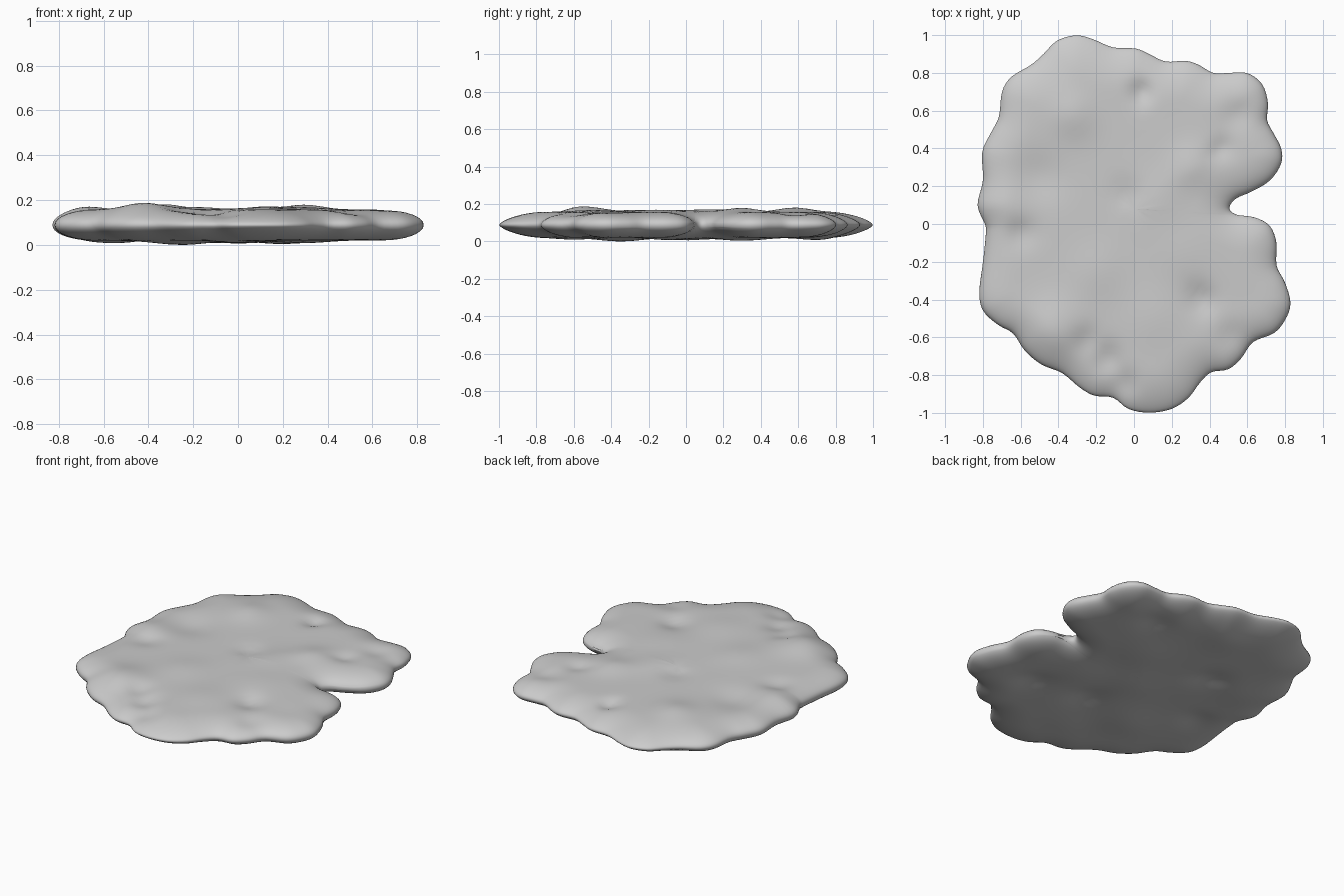
import bpy, bmesh, math
from mathutils import Vector, kdtree

if "Cube" in bpy.data.objects:
    bpy.data.objects.remove(bpy.data.objects["Cube"])

# Lobed outline seen from above, counter-clockwise from the notch
OUTLINE = [
    (.505, .085), (.54, .135), (.62, .17), (.72, .23), (.78, .32), (.78, .40), (.74, .48), (.705, .55),
    (.71, .64), (.68, .74), (.60, .80), (.50, .80), (.42, .80), (.34, .845), (.27, .865), (.17, .86),
    (.09, .895), (.01, .93), (-.11, .935), (-.22, .98), (-.31, 1.0), (-.41, .97), (-.48, .90),
    (-.55, .84), (-.65, .78), (-.70, .70), (-.715, .57), (-.76, .48), (-.805, .38), (-.80, .23),
    (-.83, .10), (-.79, .0), (-.785, -.05), (-.80, -.20), (-.82, -.36), (-.80, -.46), (-.72, -.535),
    (-.64, -.58), (-.58, -.67), (-.49, -.745), (-.38, -.79), (-.29, -.865), (-.21, -.91), (-.11, -.92),
    (-.03, -.98), (.08, -1.0), (.20, -.98), (.29, -.92), (.35, -.84), (.41, -.785), (.50, -.77),
    (.57, -.71), (.63, -.625), (.74, -.58), (.80, -.51), (.83, -.42), (.80, -.31), (.755, -.22),
    (.755, -.10), (.72, -.01), (.64, .035), (.54, .05)]
# Soft swellings and dips: x, y, radius, height
TOP_LUMPS = [(-.42, -.55, .15, .030), (-.33, .58, .12, .024), (-.68, .08, .13, .016), (.30, .30, .11, .022),
             (.46, .40, .06, -.018), (.12, .12, .14, .014), (.62, -.40, .12, -.004), (.36, -.40, .08, -.028),
             (-.14, -.72, .08, -.030), (.04, .70, .06, -.03), (-.50, .25, .13, -.020), (-.03, .15, .07, -.018),
             (.25, -.15, .16, .012), (-.20, -.25, .14, .012), (-.25, -.62, .07, -.02), (.1, -.5, .14, .010),
             (.55, .58, .08, -.018), (-.60, -.05, .08, -.02), (-.05, -.85, .07, -.02), (.5, -.6, .08, -.015)]
BOTTOM_LUMPS = [(-.25, -.35, .16, .020), (.2, .3, .16, .016), (.1, -.3, .1, -.025), (-.3, .3, .1, -.025),
                (.35, .6, .1, -.022), (-.55, -.1, .1, -.022), (.45, -.35, .1, -.025), (-.1, .7, .12, .012),
                (0, 0, .14, .014), (.3, -.1, .13, .012), (-.55, .3, .14, .012), (0, -.6, .12, .010)]
CENTRE, MID, HALF, RIM = Vector((0, .08)), .09, .069, .18
SUB, RINGS = 4, 26


def smooth_loop(points, sub):
    """Closed Catmull-Rom curve through the points."""
    p, out = [Vector(q) for q in points], []
    for i in range(len(p)):
        a, b, c, d = (p[(i + k) % len(p)] for k in (-1, 0, 1, 2))
        for s in range(sub):
            t = s / sub
            out.append(.5 * (2 * b + (c - a) * t + (2 * a - 5 * b + 4 * c - d) * t * t
                             + (3 * b - a - 3 * c + d) * t ** 3))
    return out


loop = smooth_loop(OUTLINE, SUB)
dense = smooth_loop(OUTLINE, 16)
tree = kdtree.KDTree(len(dense))
for i, q in enumerate(dense):
    tree.insert((q.x, q.y, 0), i)
tree.balance()


def height(q, side, lumps):
    """Pillow rim, gentler towards the two y ends, plus lumps that fade at the edge."""
    width = RIM + .17 * q.y ** 4
    d = min(tree.find((q.x, q.y, 0))[2] / width, 1)
    rim = max(0, 1 - (1 - d) ** 2) ** (.5 + .12 * q.y ** 4)
    bump = sum(h * math.exp(-((q.x - x) ** 2 + (q.y - y) ** 2) / (r * r)) for x, y, r, h in lumps)
    return MID + side * rim * (HALF + bump)


# Lumpy slab: one rim loop shared by a top and a bottom shell
bm = bmesh.new()
n = len(loop)
rim_verts = [bm.verts.new((q.x, q.y, MID)) for q in loop]
for side, lumps in ((1, TOP_LUMPS), (-1, BOTTOM_LUMPS)):
    prev = rim_verts
    for k in range(1, RINGS):
        t = 1 - (k / RINGS) ** 1.7
        ring = []
        for q in loop:
            v = CENTRE.lerp(q, t)
            ring.append(bm.verts.new((v.x, v.y, height(v, side, lumps))))
        for i in range(n):
            j = (i + 1) % n
            bm.faces.new((prev[i], prev[j], ring[j], ring[i]))
        prev = ring
    tip = bm.verts.new((CENTRE.x, CENTRE.y, height(CENTRE, side, lumps)))
    for i in range(n):
        bm.faces.new((prev[i], prev[(i + 1) % n], tip))
bmesh.ops.recalc_face_normals(bm, faces=bm.faces)
for f in bm.faces:
    f.smooth = True

# Rest the slab on the ground
low = min(v.co.z for v in bm.verts)
bmesh.ops.translate(bm, verts=bm.verts, vec=(0, 0, -low))
mesh = bpy.data.meshes.new("lumpy_slab")
bm.to_mesh(mesh)
bm.free()
slab = bpy.data.objects.new("lumpy_slab", mesh)
bpy.context.collection.objects.link(slab)
mod = slab.modifiers.new("soften", 'SMOOTH')
mod.factor = .5
mod.iterations = 2
